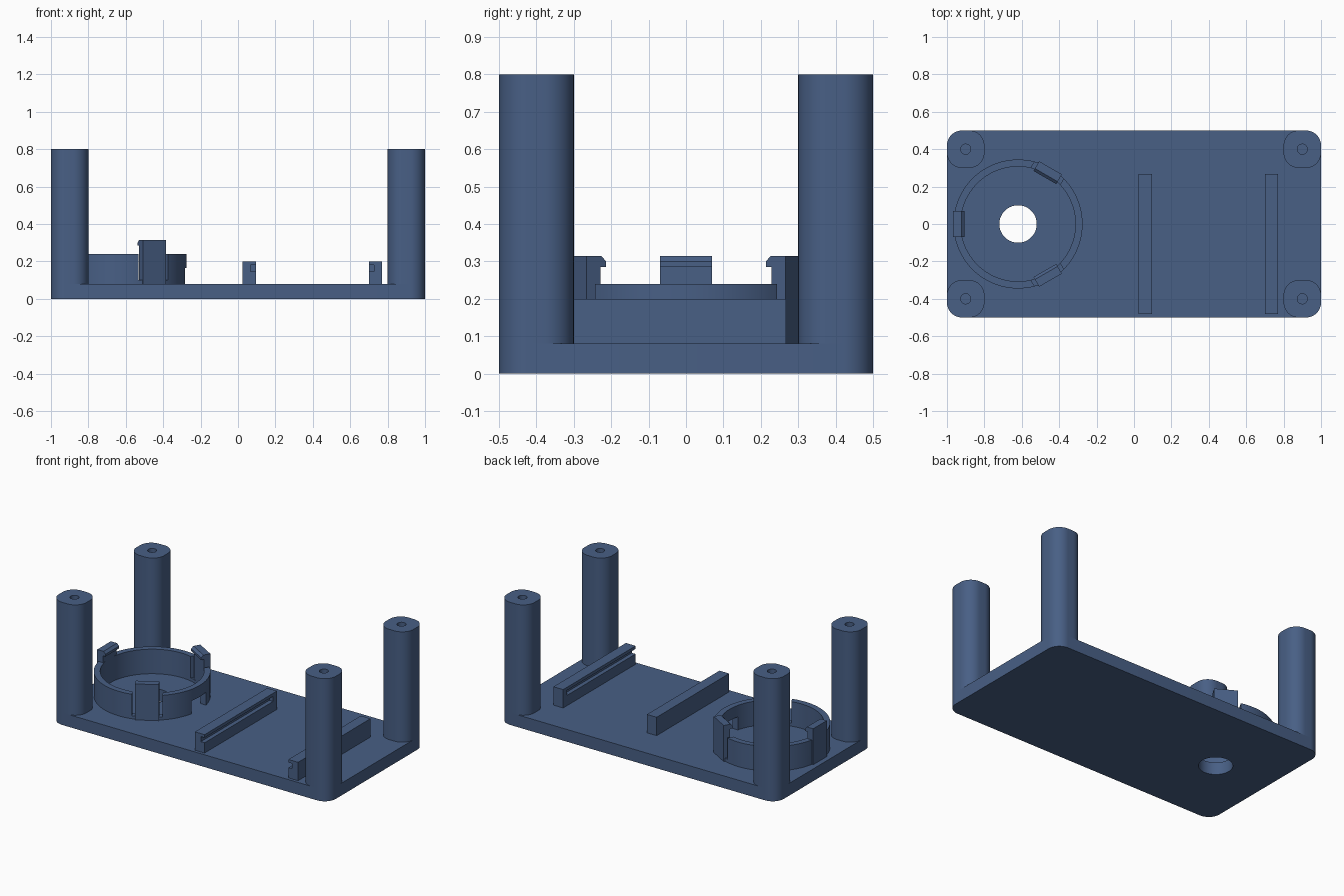
import bpy, bmesh
from math import cos, sin, pi, radians
from mathutils import Matrix, Vector

old = bpy.data.objects.get("Cube")
if old:
    bpy.data.objects.remove(old, do_unlink=True)

blue = bpy.data.materials.new("slate blue plastic")
blue.use_nodes = True
colour = (0.065, 0.115, 0.235, 1)
blue.diffuse_color = colour
blue.node_tree.nodes["Principled BSDF"].inputs["Base Color"].default_value = colour


def prism(name, profile, low, high, matrix=Matrix()):
    """Extrude a 2D outline from low to high along local z, then transform it."""
    bm = bmesh.new()
    face = bm.faces.new([bm.verts.new((x, y, low)) for x, y in profile])
    top = bmesh.ops.extrude_face_region(bm, geom=[face])["geom"]
    bmesh.ops.translate(bm, vec=(0, 0, high - low),
                        verts=[v for v in top if isinstance(v, bmesh.types.BMVert)])
    bm.transform(matrix)
    bmesh.ops.recalc_face_normals(bm, faces=bm.faces)
    mesh = bpy.data.meshes.new(name)
    bm.to_mesh(mesh)
    bm.free()
    mesh.materials.append(blue)
    obj = bpy.data.objects.new(name, mesh)
    bpy.context.collection.objects.link(obj)
    return obj


def circle(x, y, r, n=96):
    return [(x + r * cos(2 * pi * i / n), y + r * sin(2 * pi * i / n)) for i in range(n)]


def rectangle(x0, x1, y0, y1):
    return [(x0, y0), (x1, y0), (x1, y1), (x0, y1)]


def rounded(x, y, hx, hy, r=0.08, n=12):
    points = []
    for k, (sx, sy) in enumerate([(1, 1), (-1, 1), (-1, -1), (1, -1)]):
        for i in range(n + 1):
            a = pi / 2 * (k + i / n)
            points.append((x + sx * (hx - r) + r * cos(a), y + sy * (hy - r) + r * sin(a)))
    return points


def cut(obj, *cutters):
    """Subtract each cutter from obj and discard it."""
    bpy.context.view_layer.objects.active = obj
    for cutter in cutters:
        cutter.hide_render = True
        mod = obj.modifiers.new("cut", "BOOLEAN")
        mod.operation, mod.solver, mod.object = "DIFFERENCE", "EXACT", cutter
        bpy.ops.object.modifier_apply(modifier=mod.name)
        bpy.data.objects.remove(cutter, do_unlink=True)


def smooth(obj):
    bpy.ops.object.select_all(action="DESELECT")
    obj.select_set(True)
    bpy.context.view_layer.objects.active = obj
    bpy.ops.object.shade_smooth_by_angle(angle=radians(30))


FLOOR = 0.08
RING_X = -0.62

# Base plate with a round opening
base = prism("base_plate", rounded(0, 0, 1, 0.5), 0, FLOOR)
cut(base, prism("opening_cutter", circle(RING_X, 0, 0.1), -0.1, 0.2))
smooth(base)

# Corner posts with blind screw holes
for sx, side in ((-1, "right"), (1, "left")):
    for sy, end in ((-1, "front"), (1, "back")):
        x, y = 0.9 * sx, 0.4 * sy
        post = prism(f"{end}_{side}_post", rounded(x, y, 0.1, 0.1), FLOOR, 0.8)
        cut(post, prism("screw_cutter", circle(x, y, 0.027, 32), 0.3, 0.9))
        smooth(post)

# Round holder with a cable gap and slots for the clips
ring = prism("holder_ring", circle(RING_X, 0, 0.345), FLOOR, 0.24)
cut(ring, prism("bore_cutter", circle(RING_X, 0, 0.307), 0, 0.4),
    prism("cable_gap_cutter", rectangle(-0.38, -0.2, -0.074, 0.074), 0, 0.165))
clip_turns = [Matrix.Translation((RING_X, 0, 0)) @ Matrix.Rotation(radians(a), 4, "Z")
              for a in (60, 180, 300)]
for turn in clip_turns:
    cut(ring, prism("slot_cutter", rectangle(0.25, 0.4, -0.09, 0.09), 0.1, 0.3, turn))
smooth(ring)

# Snap clips: radial profile with an inward hook, extruded sideways
hook = [(0.347, FLOOR), (0.347, 0.315), (0.302, 0.315), (0.287, 0.3),
        (0.287, 0.285), (0.305, 0.285), (0.305, FLOOR)]
upright = Matrix.Rotation(pi / 2, 4, "X")
for name, turn in zip(("back", "right", "front"), clip_turns):
    prism(f"{name}_clip", hook, -0.07, 0.07, turn @ upright)

# Board rails with facing grooves, closed at the back end
for name, x0, x1, g0, g1 in (("right_rail", 0.025, 0.095, 0.068, 0.2),
                             ("left_rail", 0.7, 0.77, 0.6, 0.727)):
    rail = prism(name, rectangle(x0, x1, -0.48, 0.267), FLOOR, 0.2)
    cut(rail, prism("groove_cutter", rectangle(g0, g1, -0.6, 0.227), 0.147, 0.18))
